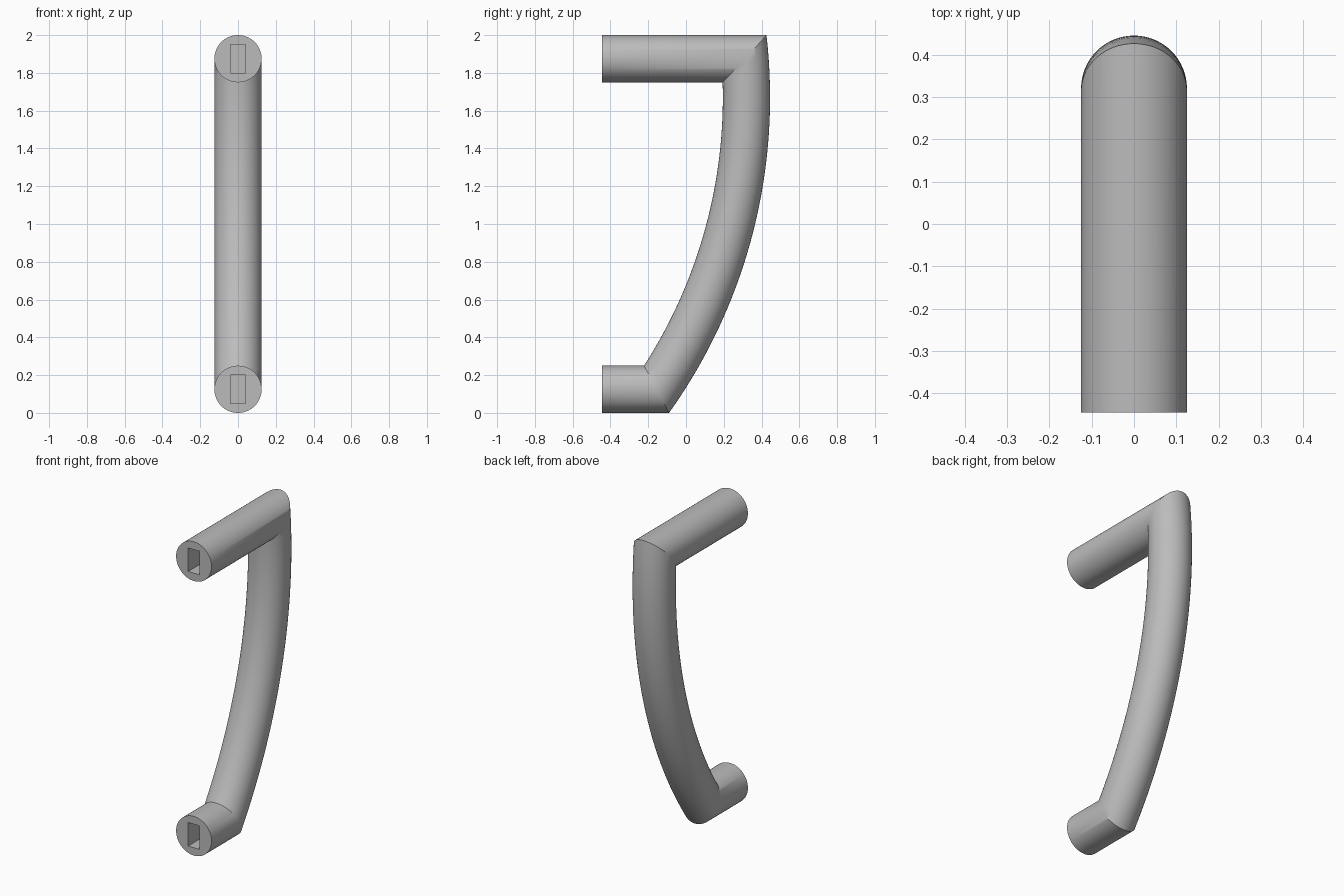
import bpy, bmesh
from math import sin, cos, pi, sqrt, atan2, radians

if "Cube" in bpy.data.objects:
    bpy.data.objects.remove(bpy.data.objects["Cube"])

RADIUS = 0.125                       # bar radius
SIDES, STEPS = 64, 40
FRONT = -0.445                       # mounting face
ARC_Y, ARC_Z, ARC_R = -2.43, 1.67, 2.75   # centre and radius of the grip curve
LEG_TOP, LEG_LOW = 2 - RADIUS, RADIUS
SLOT_W, SLOT_H, SLOT_DEPTH = 0.04, 0.075, 0.2   # half width, half height, depth

mat = bpy.data.materials.new("satin grey metal")
mat.use_nodes = True
grey = (0.5, 0.5, 0.5, 1)
mat.diffuse_color = grey
mat.node_tree.nodes["Principled BSDF"].inputs["Base Color"].default_value = grey

bm = bmesh.new()
angles = [2 * pi * i / SIDES for i in range(SIDES)]


def mitre_angle(a, leg_z, side):
    """Sweep angle where a line along the grip meets the leg."""
    z = leg_z + side * RADIUS * sin(a) - ARC_Z
    r = ARC_R + RADIUS * sin(a)
    return atan2(z, sqrt(r * r - z * z))


def end_ring(leg_z, side):
    return [bm.verts.new((RADIUS * cos(a), FRONT, leg_z + side * RADIUS * sin(a)))
            for a in angles]


def grip_ring(t):
    ring = []
    for a in angles:
        top = mitre_angle(a, LEG_TOP, 1)
        low = mitre_angle(a, LEG_LOW, -1)
        th = top + (low - top) * t
        r = ARC_R + RADIUS * sin(a)
        ring.append(bm.verts.new((RADIUS * cos(a), ARC_Y + r * cos(th), ARC_Z + r * sin(th))))
    return ring


def bridge(r0, r1):
    n = len(r0)
    for i in range(n):
        j = (i + 1) % n
        bm.faces.new((r0[i], r0[j], r1[j], r1[i]))


def ring_edges(ring):
    return [bm.edges.get((v, ring[(i + 1) % len(ring)])) or
            bm.edges.new((v, ring[(i + 1) % len(ring)])) for i, v in enumerate(ring)]


def slotted_end(outer, leg_z):
    """Flat mounting face with a blind rectangular slot."""
    corners = ((-1, -1), (1, -1), (1, 1), (-1, 1))
    mouth, bottom = ([bm.verts.new((x * SLOT_W, FRONT + d, leg_z + z * SLOT_H))
                      for x, z in corners] for d in (0, SLOT_DEPTH))
    bridge(mouth, bottom)
    bm.faces.new(bottom)
    bmesh.ops.triangle_fill(bm, edges=ring_edges(outer) + ring_edges(mouth),
                            use_beauty=True, normal=(0, -1, 0))


# Upper leg, curved grip and lower leg as one mitred bar
top_end, low_end = end_ring(LEG_TOP, 1), end_ring(LEG_LOW, -1)
rings = [top_end] + [grip_ring(i / STEPS) for i in range(STEPS + 1)] + [low_end]
for r0, r1 in zip(rings, rings[1:]):
    bridge(r0, r1)
slotted_end(top_end, LEG_TOP)
slotted_end(low_end, LEG_LOW)
bmesh.ops.recalc_face_normals(bm, faces=bm.faces)

mesh = bpy.data.meshes.new("pull_handle")
bm.to_mesh(mesh)
bm.free()
mesh.materials.append(mat)
handle = bpy.data.objects.new("pull_handle", mesh)
bpy.context.collection.objects.link(handle)
bpy.ops.object.select_all(action="DESELECT")
handle.select_set(True)
bpy.context.view_layer.objects.active = handle
bpy.ops.object.shade_smooth_by_angle(angle=radians(30))
